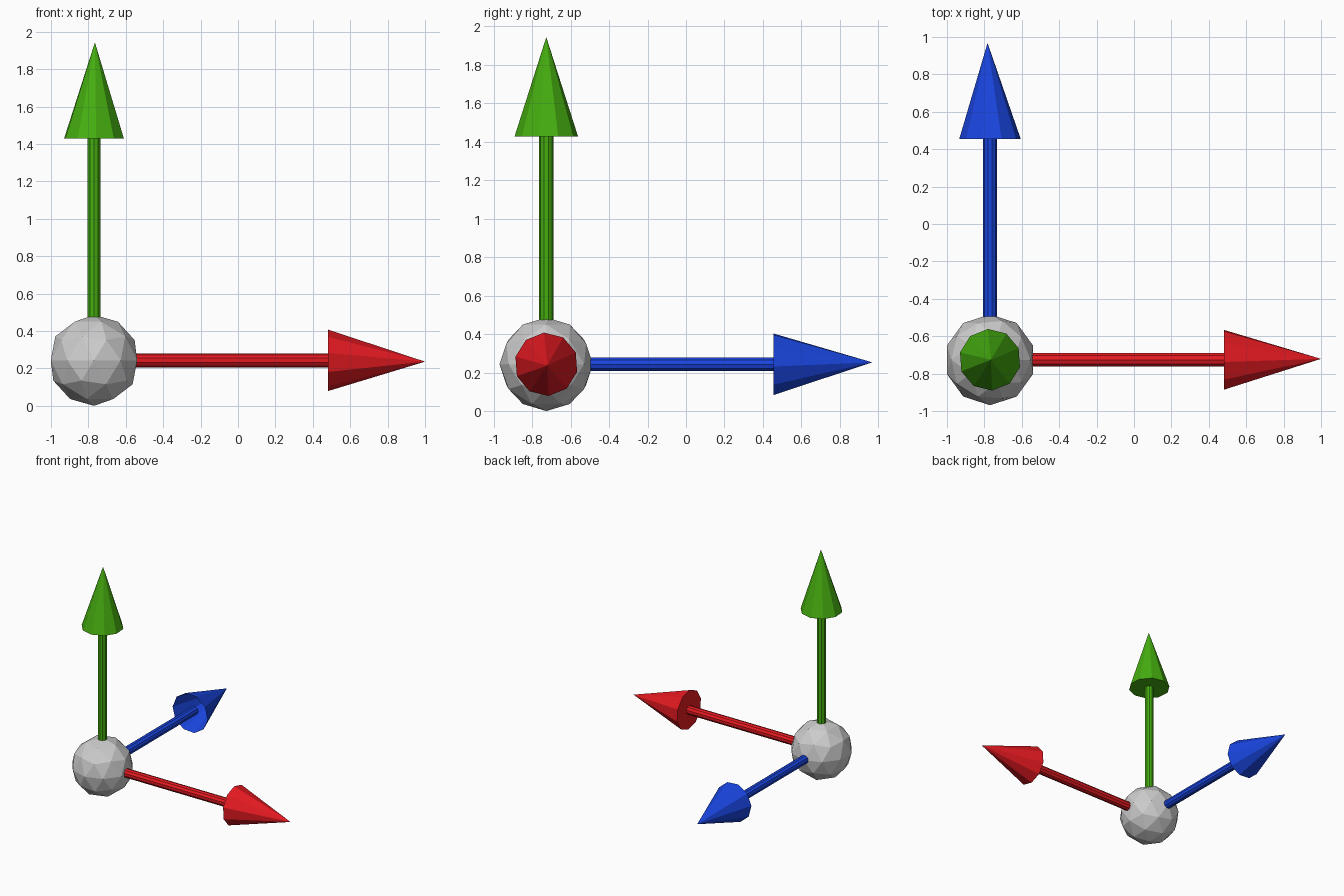
import bpy, bmesh, math
from mathutils import Vector

if "Cube" in bpy.data.objects:
    bpy.data.objects.remove(bpy.data.objects["Cube"])

CENTRE = Vector((-0.77, -0.726, 0.243))
SIDES = 10


def make_material(name, colour):
    mat = bpy.data.materials.new(name)
    mat.diffuse_color = (*colour, 1)
    mat.use_nodes = True
    mat.node_tree.nodes["Principled BSDF"].inputs["Base Color"].default_value = mat.diffuse_color
    return mat


def make_object(name, bm, mat=None):
    bmesh.ops.recalc_face_normals(bm, faces=bm.faces)
    mesh = bpy.data.meshes.new(name)
    bm.to_mesh(mesh)
    bm.free()
    obj = bpy.data.objects.new(name, mesh)
    bpy.context.collection.objects.link(obj)
    if mat:
        mesh.materials.append(mat)


def ring(bm, axis, along, radius, turn):
    # Polygon ring around an arrow axis
    d = Vector(axis)
    u = Vector((d.y, d.z, d.x))
    v = d.cross(u)
    verts = []
    for i in range(SIDES):
        a = turn + math.tau * i / SIDES
        verts.append(bm.verts.new(CENTRE + d * along + radius * (math.cos(a) * u + math.sin(a) * v)))
    return verts


def arrow(name, axis, base, length, tip_shift, colour, closed):
    mat = make_material(name, colour)
    # Thin shaft starting inside the ball
    bm = bmesh.new()
    a = ring(bm, axis, 0.15, 0.037, 0.0)
    b = ring(bm, axis, base + (0.01 if closed else 0.06), 0.037, 0.0)
    for i in range(SIDES):
        j = (i + 1) % SIDES
        bm.faces.new((a[i], a[j], b[j], b[i]))
    bm.faces.new(a)
    bm.faces.new(b)
    make_object(name + "_shaft", bm, mat)
    # Cone head with a slightly off-centre tip
    bm = bmesh.new()
    rim = ring(bm, axis, base, 0.165, 0.07)
    tip = bm.verts.new(CENTRE + Vector(axis) * length + Vector(tip_shift))
    for i in range(SIDES):
        bm.faces.new((rim[i], rim[(i + 1) % SIDES], tip))
    if closed:
        bm.faces.new(rim)
    make_object(name + "_head", bm, mat)


# Central ball
bm = bmesh.new()
bmesh.ops.create_icosphere(bm, subdivisions=2, radius=0.243)
bmesh.ops.translate(bm, verts=bm.verts, vec=CENTRE)
make_object("centre_ball", bm)

# Three axis arrows
arrow("red_arrow", (1, 0, 0), 1.25, 1.77, (0, 0.005, -0.007), (0.78, 0.01, 0.015), True)
arrow("blue_arrow", (0, 1, 0), 1.18, 1.694, (-0.013, 0, 0.01), (0.01, 0.06, 0.75), False)
arrow("green_arrow", (0, 0, 1), 1.185, 1.70, (0.005, 0, 0), (0.06, 0.42, 0.005), True)
